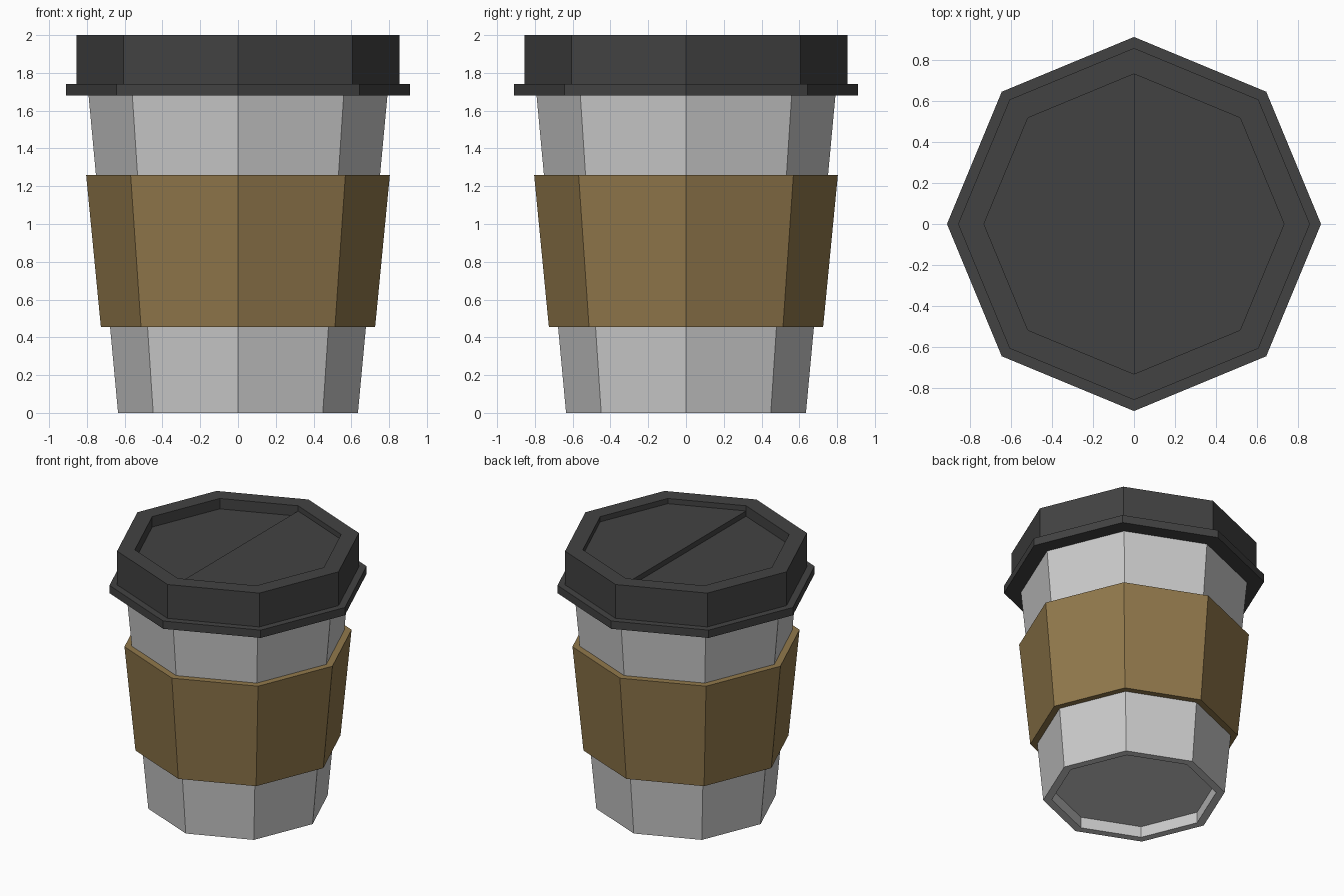
import bpy, bmesh
from math import cos, sin, pi

if "Cube" in bpy.data.objects:
    bpy.data.objects.remove(bpy.data.objects["Cube"])

SIDES = 8


def material(name, rgb):
    m = bpy.data.materials.new(name)
    m.diffuse_color = (*rgb, 1)
    m.use_nodes = True
    m.node_tree.nodes["Principled BSDF"].inputs["Base Color"].default_value = m.diffuse_color
    return m


def finish(name, bm, mat=None):
    bmesh.ops.recalc_face_normals(bm, faces=bm.faces)
    mesh = bpy.data.meshes.new(name)
    bm.to_mesh(mesh)
    bm.free()
    ob = bpy.data.objects.new(name, mesh)
    bpy.context.collection.objects.link(ob)
    if mat:
        mesh.materials.append(mat)
    return ob


def ring(bm, r, z):
    return [bm.verts.new((r * cos(2 * pi * i / SIDES), r * sin(2 * pi * i / SIDES), z))
            for i in range(SIDES)]


def turned(name, profile, mat=None, closed=False):
    """Octagonal lathe of (radius, z) points; ends are capped, or joined if closed."""
    bm = bmesh.new()
    rings = [ring(bm, r, z) for r, z in profile]
    pairs = list(zip(rings, rings[1:]))
    if closed:
        pairs.append((rings[-1], rings[0]))
    else:
        bm.faces.new(rings[0])
        bm.faces.new(rings[-1])
    for a, b in pairs:
        for i in range(SIDES):
            j = (i + 1) % SIDES
            bm.faces.new((a[i], a[j], b[j], b[i]))
    return finish(name, bm, mat)


dark = material("dark_plastic", (0.055, 0.055, 0.055))
brown = material("brown_card", (0.285, 0.19, 0.072))

# Cup with a recessed base
turned("cup", [(0.575, 0.085), (0.575, 0.0), (0.635, 0.0), (0.793, 1.70)])

# Cardboard sleeve
turned("sleeve", [(0.67, 0.455), (0.726, 0.455), (0.804, 1.26), (0.745, 1.26)],
       brown, closed=True)

# Lid with flange and sunken top
turned("lid", [(0.70, 1.68), (0.91, 1.68), (0.91, 1.74), (0.856, 1.74),
               (0.856, 2.0), (0.73, 2.0), (0.73, 1.92)], dark)

# Raised half of the sunken lid floor, edges buried in the lid wall
bm = bmesh.new()
half = [bm.verts.new((0.75 * cos(a * pi / 4), 0.75 * sin(a * pi / 4), 1.90))
        for a in range(-2, 3)]
base = bm.faces.new(half)
top = bmesh.ops.extrude_face_region(bm, geom=[base])["geom"]
bmesh.ops.translate(bm, vec=(0, 0, 0.06),
                    verts=[v for v in top if isinstance(v, bmesh.types.BMVert)])
finish("lid_raised_half", bm, dark)
